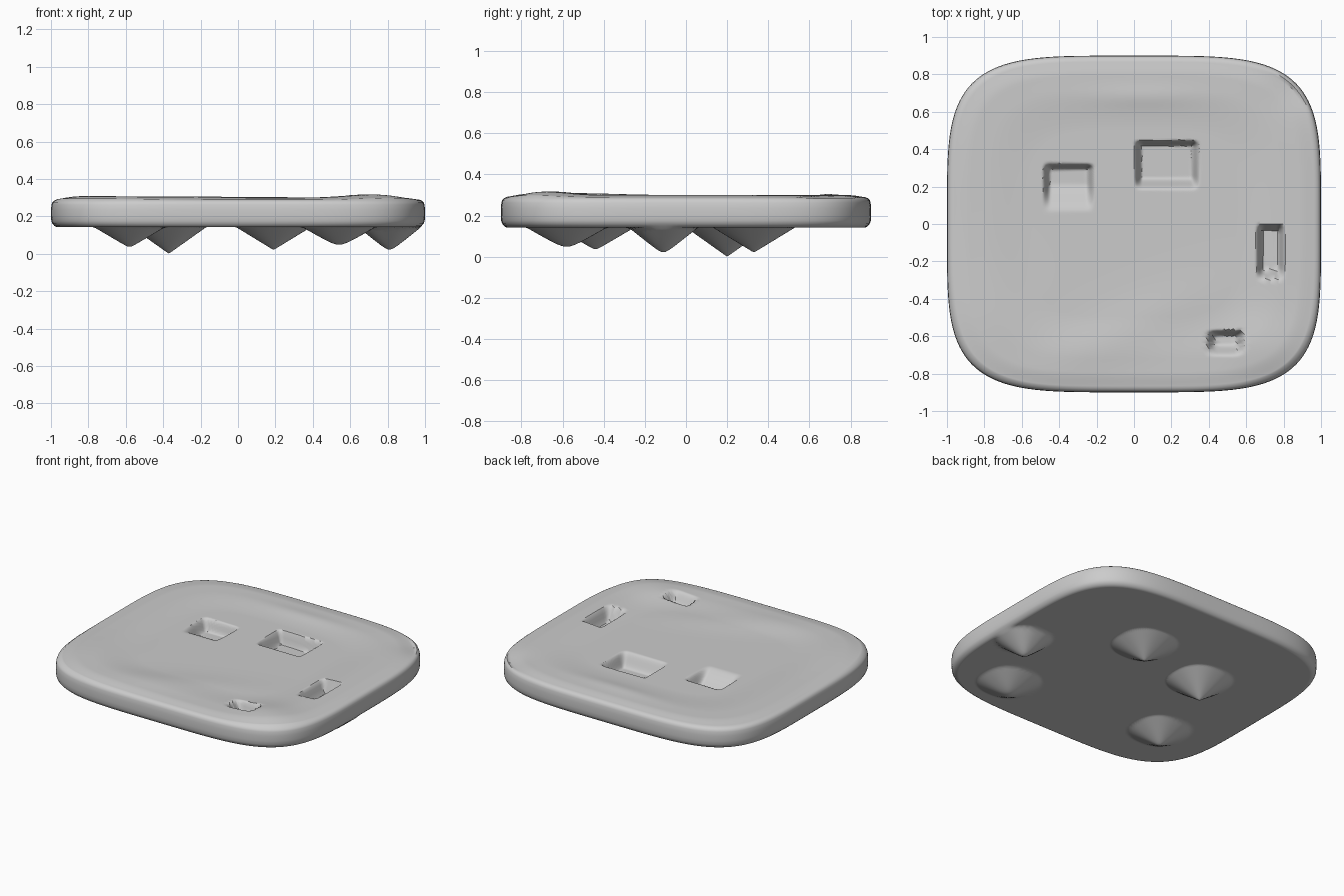
import bpy, bmesh, math

if "Cube" in bpy.data.objects:
    bpy.data.objects.remove(bpy.data.objects["Cube"])

SEGS, RINGS = 256, 115
HX, HY, POWER = 1.0, 0.9, 4.3


def step(t):
    t = max(0.0, min(1.0, t))
    return t * t * (3 - 2 * t)


def blob(x, y, cx, cy, sx, sy):
    return math.exp(-((x - cx) / sx) ** 2 - ((y - cy) / sy) ** 2)


def outline(a):
    c, s = math.cos(a), math.sin(a)
    r = (abs(c / HX) ** POWER + abs(s / HY) ** POWER) ** (-1 / POWER)
    return r * c, r * s


# pockets pressed into the top: x0, x1, y0, y1, depth, fade width of the front side
POCKETS = [(-0.49, -0.21, 0.06, 0.325, 0.08, 0.16),
           (0.0, 0.35, 0.18, 0.45, 0.09, 0.07),
           (0.65, 0.81, -0.30, 0.0, 0.09, 0.06),
           (0.39, 0.59, -0.71, -0.565, 0.08, 0.07)]

# pointed feet: x, y, tip height, radius, roundness of the tip
FEET = [(-0.37, 0.20, 0.0, 0.20, 0.0), (0.19, 0.33, 0.02, 0.20, 0.0),
        (0.81, -0.11, 0.005, 0.17, 0.02), (0.54, -0.58, 0.025, 0.20, 0.04),
        (-0.58, -0.44, 0.03, 0.19, 0.01)]


def top_height(x, y, s):
    # shallow dished surface with soft swells along the rim
    z = 0.287 + 0.012 * step((s - 0.55) / 0.25) * (1 - step((s - 0.88) / 0.12))
    z += 0.018 * blob(x, y, 0.7, -0.66, 0.2, 0.16)
    z += 0.010 * blob(x, y, -0.75, -0.55, 0.25, 0.3)
    z += 0.010 * blob(x, y + 0.55 - 0.4 * x, -0.05, 0, 0.45, 0.15)
    z += 0.006 * blob(x, y, 0.05, 0.68, 0.3, 0.06)
    z -= 0.015 * blob(x, y, 0.86, 0.74, 0.13, 0.13)
    for x0, x1, y0, y1, depth, fade in POCKETS:
        m = step((x - x0) / 0.045) * step((x1 - x) / 0.045)
        m *= step((y - y0) / fade) * step((y1 - y) / 0.035)
        z -= depth * m
    return z


def bottom_height(x, y, s):
    z = 0.142
    for cx, cy, tip, radius, soft in FEET:
        d = (abs(x - cx) ** 2.4 + abs(y - cy) ** 2.4) ** (1 / 2.4)
        d = math.hypot(d, soft)
        z = min(z, tip + (0.142 - tip) * d / radius)
    return z


bm = bmesh.new()
dirs = [outline(2 * math.pi * i / SEGS) for i in range(SEGS)]


def ring(s, height):
    return [bm.verts.new((s * px, s * py, height(s * px, s * py, s))) for px, py in dirs]


# top sheet, rounded side wall, underside
INNER = 0.97
rings = [ring(INNER * i / RINGS, top_height) for i in range(1, RINGS + 1)]
for s, z in [(0.982, 0.284), (0.992, 0.276), (0.997, 0.262), (1.0, 0.235), (1.0, 0.2),
             (0.998, 0.175), (0.992, 0.16), (0.982, 0.149)]:
    rings.append(ring(s, lambda x, y, _, z=z: z))
rings += [ring(INNER * i / RINGS, bottom_height) for i in range(RINGS, 0, -1)]

for a, b in zip(rings, rings[1:]):
    for i in range(SEGS):
        j = (i + 1) % SEGS
        bm.faces.new((a[i], b[i], b[j], a[j]))
for loop, h in ((rings[0], top_height), (rings[-1], bottom_height)):
    centre = bm.verts.new((0, 0, h(0, 0, 0)))
    for i in range(SEGS):
        bm.faces.new((centre, loop[i], loop[(i + 1) % SEGS]))
bmesh.ops.recalc_face_normals(bm, faces=bm.faces)

mesh = bpy.data.meshes.new("slab_with_feet")
bm.to_mesh(mesh)
bm.free()
slab = bpy.data.objects.new("slab_with_feet", mesh)
bpy.context.collection.objects.link(slab)
bpy.context.view_layer.objects.active = slab
slab.select_set(True)
bpy.ops.object.shade_smooth_by_angle(angle=math.radians(40))
